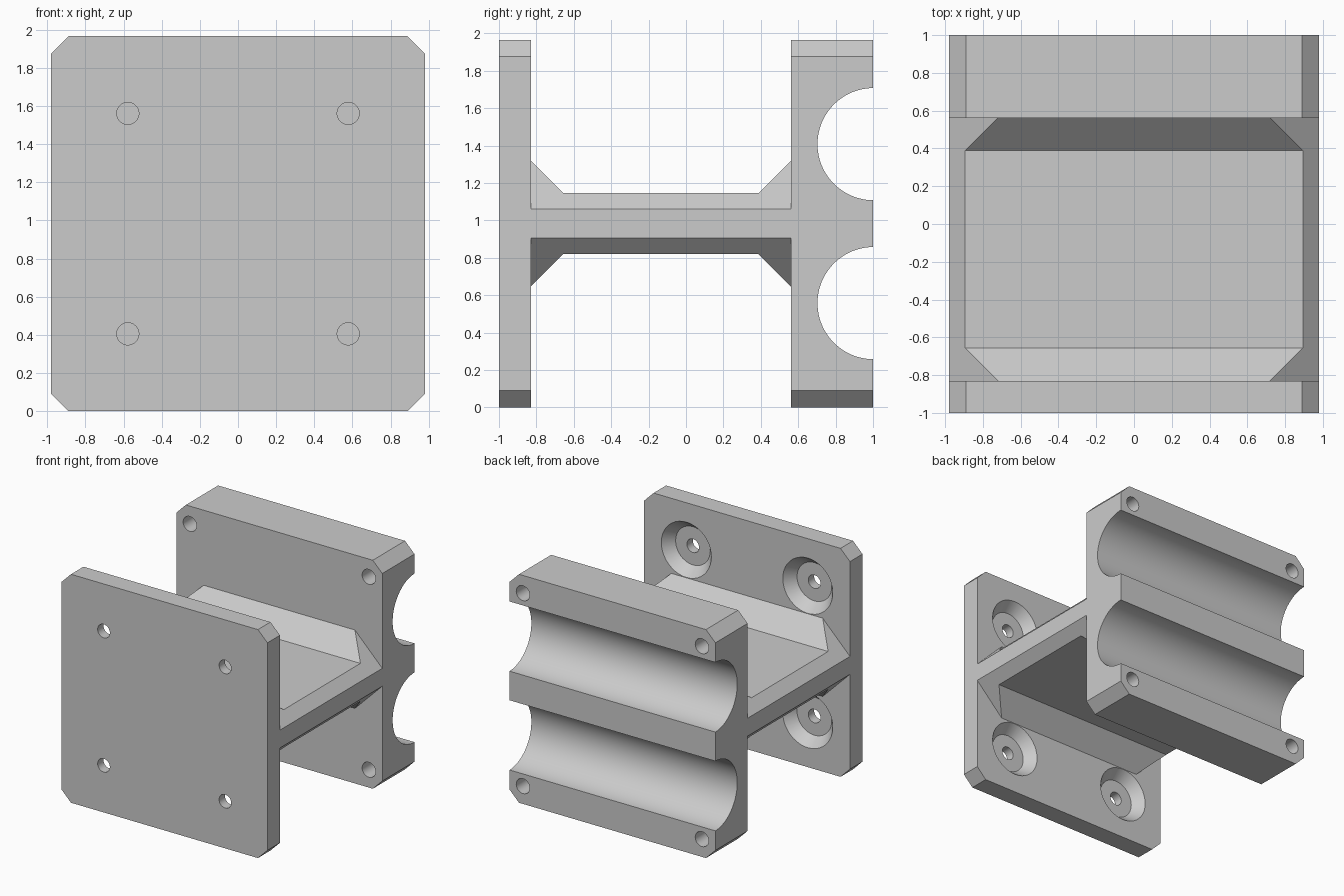
import bpy, bmesh, math
from mathutils import Vector

if "Cube" in bpy.data.objects:
    bpy.data.objects.remove(bpy.data.objects["Cube"], do_unlink=True)

HALF, MID, CHAMFER = 0.98, 0.983, 0.09
FRONT, FRONT_IN, BACK_IN, BACK = -1.0, -0.83, 0.562, 1.0
SIGNS = [(sx, sz) for sx in (-1, 1) for sz in (-1, 1)]

grey = bpy.data.materials.new("mid_grey")
grey.use_nodes = True
COLOR = (0.6, 0.6, 0.6, 1)
grey.diffuse_color = COLOR
grey.node_tree.nodes["Principled BSDF"].inputs["Base Color"].default_value = COLOR


def finish(name, bm):
    bmesh.ops.recalc_face_normals(bm, faces=bm.faces)
    mesh = bpy.data.meshes.new(name)
    bm.to_mesh(mesh)
    bm.free()
    mesh.materials.append(grey)
    ob = bpy.data.objects.new(name, mesh)
    bpy.context.collection.objects.link(ob)
    return ob


def loft(bm, rings):
    """Skin closed rings of points and cap both ends."""
    rows = [[bm.verts.new(p) for p in ring] for ring in rings]
    n = len(rows[0])
    for a, b in zip(rows, rows[1:]):
        for i in range(n):
            bm.faces.new((a[i], a[(i + 1) % n], b[(i + 1) % n], b[i]))
    bm.faces.new(rows[0])
    bm.faces.new(rows[-1])


def ring_y(x, y, z, r, n=40):
    return [(x + r * math.cos(t), y, z + r * math.sin(t))
            for t in (2 * math.pi * i / n for i in range(n))]


def ring_x(x, y, z, r, n=96):
    return [(x, y + r * math.cos(t), z + r * math.sin(t))
            for t in (2 * math.pi * i / n for i in range(n))]


def clipped_outline(w, h, c):
    """Rectangle with 45 degree clipped corners, centred on the mid height."""
    pts = [(w, h - c), (w - c, h), (c - w, h), (-w, h - c)]
    return pts + [(-x, -z) for x, z in pts]


def plate(name, y0, y1):
    bm = bmesh.new()
    outline = clipped_outline(HALF, MID, CHAMFER)
    loft(bm, [[(x, y, MID + z) for x, z in outline] for y in (y0, y1)])
    return finish(name, bm)


def boolean(ob, cutter, operation):
    mod = ob.modifiers.new("cut", 'BOOLEAN')
    mod.operation, mod.object, mod.solver = operation, cutter, 'EXACT'
    bpy.ops.object.select_all(action='DESELECT')
    ob.select_set(True)
    bpy.context.view_layer.objects.active = ob
    bpy.ops.object.modifier_apply(modifier=mod.name)
    bpy.data.objects.remove(cutter, do_unlink=True)


# Front plate with countersunk screw holes opening inwards
front = plate("front_plate", FRONT, FRONT_IN)
bm = bmesh.new()
for sx, sz in SIGNS:
    x, z = sx * 0.578, MID + sz * 0.578
    profile = [(FRONT - 0.05, 0.058), (FRONT_IN - 0.09, 0.058), (FRONT_IN - 0.09, 0.165),
               (FRONT_IN, 0.238), (FRONT_IN + 0.01, 0.238)]
    loft(bm, [ring_y(x, y, z, r) for y, r in profile])
boolean(front, finish("screw_cutter", bm), 'DIFFERENCE')

# Back plate with two half-round channels and corner holes
back = plate("back_plate", BACK_IN, BACK)
bm = bmesh.new()
for sz in (-1, 1):
    loft(bm, [ring_x(x, BACK + 0.003, MID + sz * 0.425, 0.3) for x in (-1.1, 1.1)])
for sx, sz in SIGNS:
    loft(bm, [ring_y(sx * 0.852, y, MID + sz * 0.83, 0.064)
              for y in (BACK_IN - 0.05, BACK + 0.05)])
boolean(back, finish("channel_cutter", bm), 'DIFFERENCE')

# Web: side profile with gussets, intersected with a chamfered cross-section
GUSSET, SLAB, RUN = 0.337, 0.163, 0.174
top = [(FRONT_IN, GUSSET), (FRONT_IN + RUN, SLAB), (BACK_IN - RUN, SLAB), (BACK_IN, GUSSET)]
side = top + [(y, -z) for y, z in reversed(top)]
bm = bmesh.new()
loft(bm, [[(x, y, MID + z) for y, z in side] for x in (-HALF, HALF)])
web = finish("web", bm)
bm = bmesh.new()
section = clipped_outline(HALF, 0.4, 0.4 - 0.077)
loft(bm, [[(x, y, MID + z) for x, z in section] for y in (-0.95, 0.95)])
boolean(web, finish("web_section", bm), 'INTERSECT')

# Smooth the bores and keep the machined edges crisp
bpy.ops.object.select_all(action='DESELECT')
for ob in (front, back, web):
    ob.select_set(True)
bpy.context.view_layer.objects.active = front
bpy.ops.object.shade_smooth_by_angle(angle=math.radians(30))
